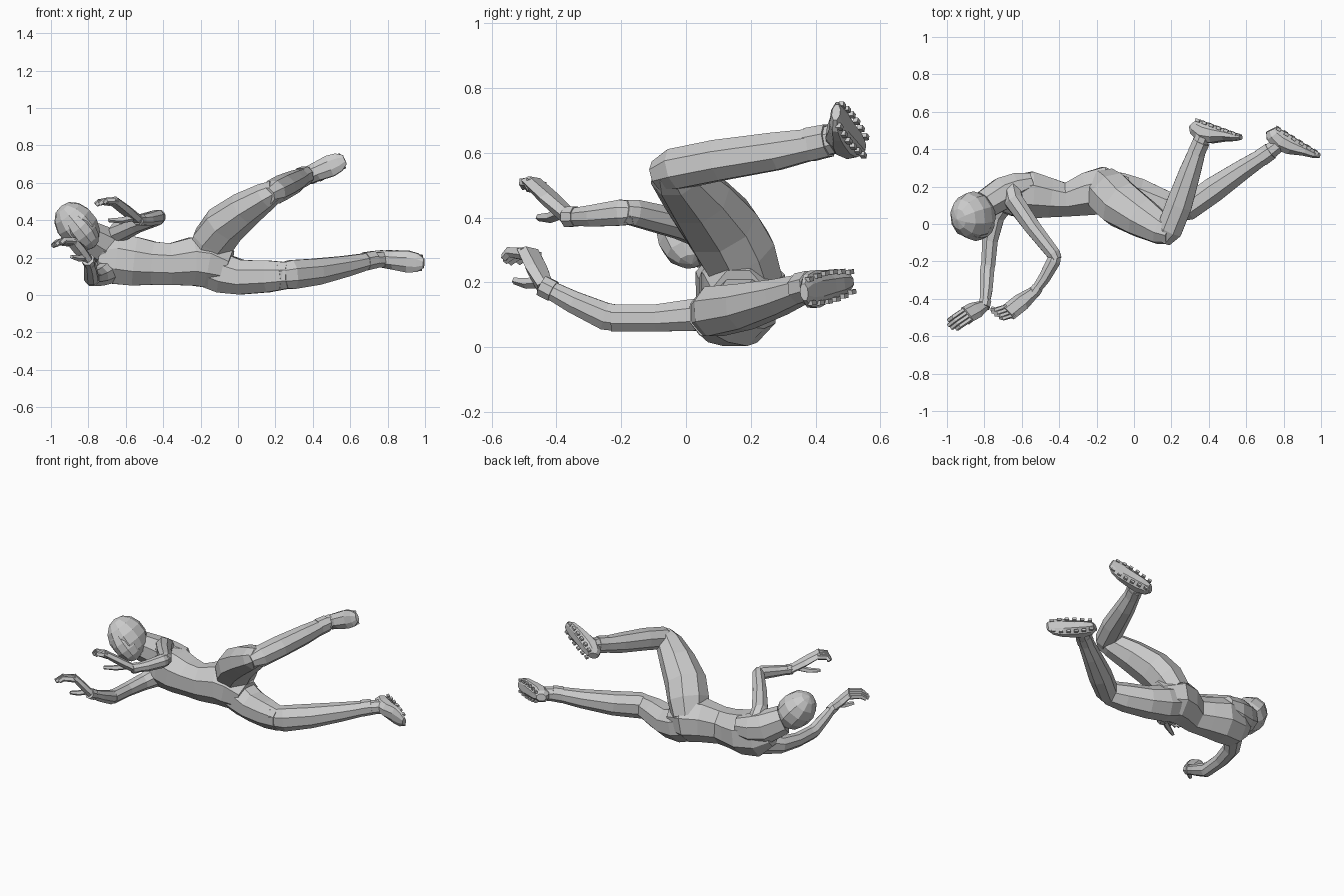
import bpy, bmesh, math
from mathutils import Vector as V, Matrix


def finish(name, bm):
    bmesh.ops.recalc_face_normals(bm, faces=bm.faces)
    me = bpy.data.meshes.new(name)
    bm.to_mesh(me)
    bm.free()
    ob = bpy.data.objects.new(name, me)
    bpy.context.collection.objects.link(ob)
    return ob


def add_tube(bm, pts, ref=(0, 0, 1), n=8):
    """Faceted limb: each point is (x, y, z, half width, half height along ref)."""
    c = [V(p[:3]) for p in pts]
    rings = []
    for i, p in enumerate(pts):
        t = V()
        if i > 0:
            t += (c[i] - c[i - 1]).normalized()
        if i < len(c) - 1:
            t += (c[i + 1] - c[i]).normalized()
        t.normalize()
        up = V(ref) - t * t.dot(V(ref))
        up.normalize()
        side = t.cross(up)
        k = 1 / math.cos(math.pi / n)
        rings.append([bm.verts.new(c[i] + side * math.cos(a) * p[3] * k + up * math.sin(a) * p[4] * k)
                      for a in [(j + .5) * 2 * math.pi / n for j in range(n)]])
    for r, s in zip(rings, rings[1:]):
        for j in range(n):
            bm.faces.new((r[j], r[(j + 1) % n], s[(j + 1) % n], s[j]))
    bm.faces.new(rings[0])
    bm.faces.new(rings[-1])


def tube(name, pts, ref=(0, 0, 1), n=8):
    bm = bmesh.new()
    add_tube(bm, pts, ref, n)
    return finish(name, bm)


def foot(name, ankle, heel, toe):
    ankle, heel, toe = V(ankle), V(heel), V(toe)
    d = toe - heel
    dn = d.normalized()
    up = (ankle - heel) - dn * dn.dot(ankle - heel)
    up.normalize()
    side = dn.cross(up)
    prof = [(0, .022, .06), (.08, .038, .09), (.25, .046, .11), (.45, .05, .095), (.7, .058, .06),
            (.88, .05, .042), (1, .026, .025)]
    bm = bmesh.new()
    add_tube(bm, [(*(heel + d * t + up * h / 2), w, h / 2) for t, w, h in prof], up)
    # small bumps along both edges of the sole
    for s in (-1, 1):
        for i in range(6):
            t = .1 + i * .16
            p = heel + d * t + side * s * (.026 + .018 * math.sin(t * 2.8)) + up * .006
            add_tube(bm, [(*(p - dn * .012), .007, .008), (*(p + dn * .012), .007, .008)], up, 4)
    finish(name, bm)


def hand(name, wrist, knuckle, tip, thumb, spread):
    wrist, knuckle, tip, thumb, spread = map(V, (wrist, knuckle, tip, thumb, spread))
    f = knuckle - wrist
    spread = (spread - f * spread.dot(f) / f.length_squared).normalized()
    bm = bmesh.new()
    add_tube(bm, [(*wrist, .022, .027), (*wrist.lerp(knuckle, .5), .021, .042), (*knuckle, .017, .042)], spread, 6)
    for i in range(4):
        o = spread * (i - 1.5) * .021
        reach = (.85, 1, .97, .8)[i]
        mid = knuckle.lerp(tip, .5) + f.normalized() * .012
        pts = [knuckle - f * .1, mid, knuckle.lerp(tip, reach)]
        add_tube(bm, [(*(p + o), r, .0105) for p, r in zip(pts, (.016, .014, .011))], spread, 5)
    add_tube(bm, [(*wrist.lerp(knuckle, .15), .016, .016), (*wrist.lerp(thumb, .6), .014, .014),
                  (*thumb, .009, .009)], spread, 5)
    finish(name, bm)


# Torso and hips
tube("torso", [(-.75, .14, .21, .06, .07), (-.66, .15, .195, .105, .135), (-.55, .155, .18, .125, .13),
               (-.45, .14, .17, .105, .115), (-.36, .13, .165, .09, .112), (-.25, .16, .18, .115, .128),
               (-.16, .18, .17, .125, .13), (-.05, .165, .14, .085, .10)])
# Rounded upper back and neck
tube("upper_back", [(-.54, .225, .24, .05, .065), (-.62, .2, .24, .075, .09), (-.7, .165, .255, .085, .1),
                    (-.8, .1, .31, .075, .085)])
tube("neck", [(-.68, .15, .2, .065, .065), (-.76, .11, .28, .055, .055), (-.85, .05, .37, .05, .05)])

# Head with hair cap and face standing proud at the front
axis = V((-.5, -.12, .62)).normalized()
front = V((.1, -1, -.1))
front = (front - axis * front.dot(axis)).normalized()
rot = Matrix((axis.cross(front), front, axis)).transposed().to_4x4()
for name, off, size in (("head_hair", (0, -.005, 0), (.112, .13, .138)), ("face", (0, .045, -.025), (.08, .09, .118))):
    bm = bmesh.new()
    bmesh.ops.create_uvsphere(bm, u_segments=10, v_segments=7, radius=1)
    m = Matrix.Translation((-.86, .04, .37)) @ rot @ Matrix.Translation(off) @ Matrix.Diagonal((*size, 1))
    bmesh.ops.transform(bm, matrix=m, verts=bm.verts)
    finish(name, bm)

# Upper leg, raised with bent knee
tube("upper_thigh", [(-.17, .2, .2, .105, .09), (-.13, .16, .29, .122, .105), (-.07, .105, .375, .122, .105),
                     (.04, .035, .46, .105, .09), (.15, -.03, .53, .08, .07), (.2, -.05, .56, .055, .055)])
tube("upper_shin", [(.155, -.085, .53, .045, .045), (.19, -.03, .55, .068, .063), (.24, .1, .577, .07, .063),
                    (.30, .28, .605, .057, .058), (.345, .41, .63, .043, .046), (.37, .47, .645, .04, .042)])
foot("upper_foot", (.36, .43, .64), (.33, .565, .61), (.575, .475, .725))
tube("upper_ankle_cuff", [(.333, .38, .625, .046, .052), (.36, .44, .638, .046, .05)])

# Lower leg, stretched back along the ground
tube("lower_thigh", [(-.2, .18, .16, .10, .105), (-.08, .175, .115, .10, .105), (.02, .15, .095, .095, .092),
                     (.16, .10, .1, .08, .085), (.27, .07, .105, .06, .07)])
tube("lower_shin", [(.21, .06, .1, .05, .065), (.29, .085, .11, .065, .077), (.42, .18, .125, .068, .07),
                    (.58, .29, .155, .054, .055), (.71, .375, .185, .042, .042), (.78, .43, .19, .04, .04)])
foot("lower_foot", (.71, .37, .19), (.75, .53, .205), (1.0, .375, .17))
tube("lower_ankle_cuff", [(.68, .355, .18, .048, .048), (.73, .39, .19, .046, .046)])

# Upper arm pair: shoulder to bent elbow to wrist
tube("upper_shoulder_arm", [(-.66, .19, .28, .05, .06), (-.64, .12, .335, .05, .055), (-.54, -.02, .38, .043, .045),
                            (-.43, -.16, .415, .036, .04), (-.415, -.19, .42, .03, .035)])
tube("upper_forearm", [(-.42, -.16, .415, .03, .035), (-.43, -.2, .415, .037, .04), (-.48, -.29, .405, .032, .033),
                       (-.54, -.375, .40, .023, .024)])
hand("upper_hand", (-.53, -.36, .40), (-.675, -.475, .51), (-.75, -.475, .485), (-.69, -.455, .40), (.3, -.6, .2))
tube("upper_wrist_cuff", [(-.515, -.34, .403, .031, .031), (-.535, -.37, .402, .031, .031)])

# Lower arm pair, reaching forward along the ground
tube("lower_shoulder_arm", [(-.68, .13, .13, .055, .065), (-.74, .04, .10, .048, .05), (-.77, -.09, .09, .042, .042),
                            (-.78, -.23, .09, .037, .042)])
tube("lower_forearm", [(-.78, -.2, .088, .035, .04), (-.785, -.25, .095, .038, .042), (-.79, -.35, .14, .034, .034),
                       (-.8, -.445, .19, .024, .026)])
hand("lower_hand", (-.80, -.435, .185), (-.895, -.485, .295), (-.985, -.55, .265), (-.89, -.53, .205), (.5, -.7, .2))
tube("lower_wrist_cuff", [(-.795, -.41, .172, .032, .032), (-.803, -.445, .19, .032, .032)])
